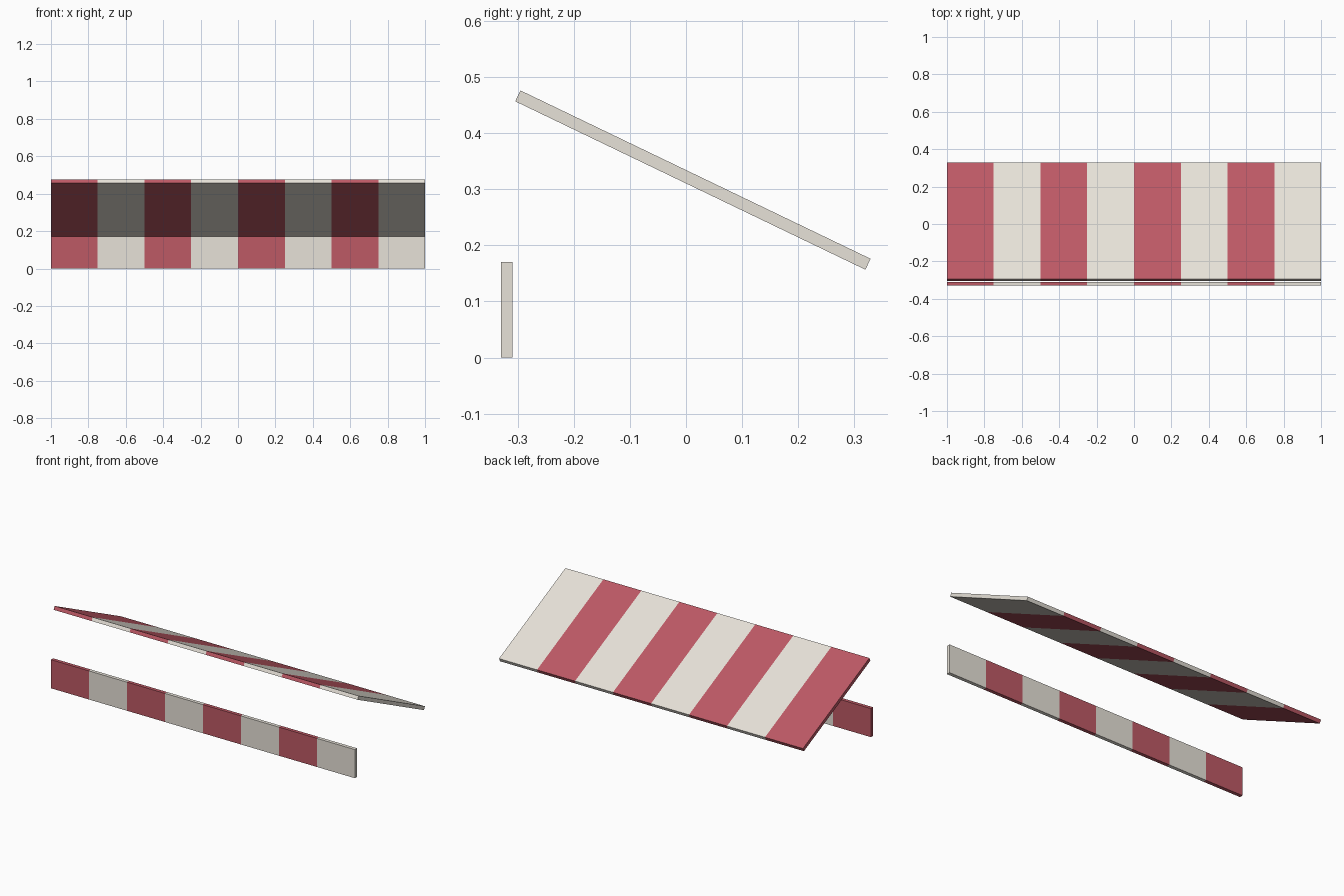
import bpy
import bmesh
from mathutils import Vector

if "Cube" in bpy.data.objects:
    bpy.data.objects.remove(bpy.data.objects["Cube"])

STRIPES = 8
WIDTH = 2.0


def material(name, rgb):
    mat = bpy.data.materials.new(name)
    mat.diffuse_color = (*rgb, 1.0)
    mat.use_nodes = True
    mat.node_tree.nodes["Principled BSDF"].inputs["Base Color"].default_value = mat.diffuse_color
    return mat


RED = material("faded red", (0.51, 0.10, 0.13))
CREAM = material("cream", (0.80, 0.76, 0.69))


def striped_panel(name, profile):
    """Sweep a (y, z) profile along x, one coloured stripe per segment."""
    bm = bmesh.new()
    step = WIDTH / STRIPES
    rings = [[bm.verts.new((-WIDTH / 2 + i * step, y, z)) for y, z in profile]
             for i in range(STRIPES + 1)]
    n = len(profile)
    for i in range(STRIPES):
        for j in range(n):
            k = (j + 1) % n
            face = bm.faces.new((rings[i][j], rings[i][k],
                                 rings[i + 1][k], rings[i + 1][j]))
            face.material_index = i % 2
    # End caps take the colour of their outer stripe
    bm.faces.new(rings[0]).material_index = 0
    bm.faces.new(rings[-1]).material_index = (STRIPES - 1) % 2
    bmesh.ops.recalc_face_normals(bm, faces=bm.faces)
    mesh = bpy.data.meshes.new(name)
    bm.to_mesh(mesh)
    bm.free()
    mesh.materials.append(RED)
    mesh.materials.append(CREAM)
    obj = bpy.data.objects.new(name, mesh)
    bpy.context.collection.objects.link(obj)
    return obj


# Sloping canopy board
high, low = Vector((-0.295, 0.476)), Vector((0.329, 0.176))
slope = (low - high).normalized()
drop = Vector((slope.y, -slope.x)) * 0.0215
striped_panel("canopy", [high, low, low + drop, high + drop])

# Upright valance board in front
striped_panel("valance", [(-0.33, 0.0), (-0.309, 0.0), (-0.309, 0.17), (-0.33, 0.17)])
